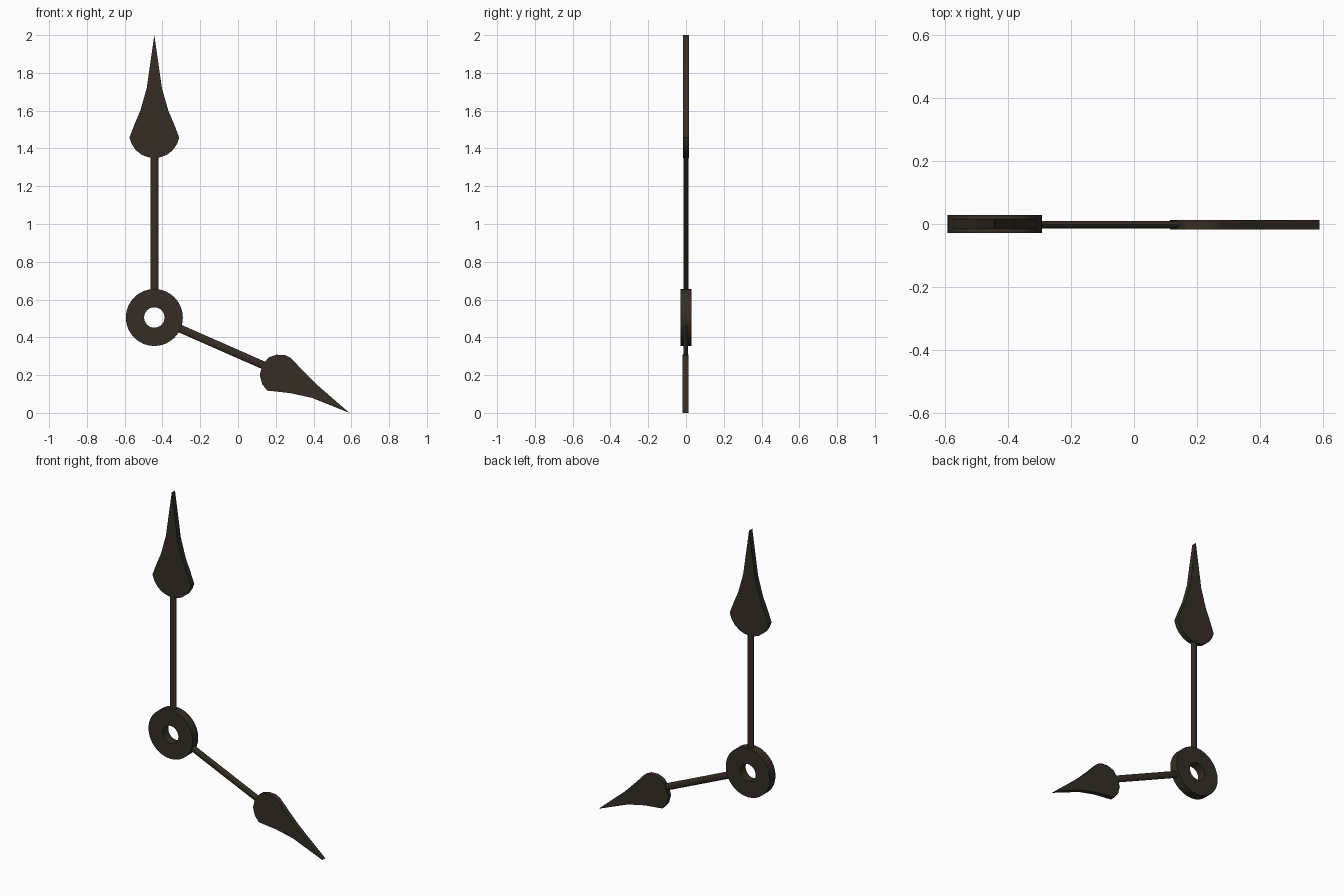
import bpy, bmesh, math
from mathutils import Vector

if "Cube" in bpy.data.objects:
    bpy.data.objects.remove(bpy.data.objects["Cube"])

metal = bpy.data.materials.new("dark bronze")
metal.diffuse_color = (0.036, 0.027, 0.017, 1)
metal.use_nodes = True
metal.node_tree.nodes["Principled BSDF"].inputs["Base Color"].default_value = metal.diffuse_color
HUB = Vector((-0.443, 0, 0.505))


def finish(name, bm):
    bmesh.ops.recalc_face_normals(bm, faces=bm.faces)
    me = bpy.data.meshes.new(name)
    bm.to_mesh(me)
    bm.free()
    me.materials.append(metal)
    ob = bpy.data.objects.new(name, me)
    bpy.context.collection.objects.link(ob)
    bpy.ops.object.select_all(action='DESELECT')
    ob.select_set(True)
    bpy.context.view_layer.objects.active = ob
    bpy.ops.object.shade_smooth_by_angle(angle=math.radians(30))
    return ob


def plate(name, outline, y0, y1):
    """Flat outline in x,z extruded along y."""
    bm = bmesh.new()
    front = [bm.verts.new((x, y0, z)) for x, z in outline]
    back = [bm.verts.new((x, y1, z)) for x, z in outline]
    bm.faces.new(front)
    bm.faces.new(back[::-1])
    n = len(outline)
    for i in range(n):
        j = (i + 1) % n
        bm.faces.new((front[i], front[j], back[j], back[i]))
    return finish(name, bm)


def rod(name, start, end, half_w, half_t, y, n=16):
    """Flattened round rod between two x,z points."""
    bm = bmesh.new()
    a, b = Vector((start[0], y, start[1])), Vector((end[0], y, end[1]))
    d = (b - a).normalized()
    side = Vector((d.z, 0, -d.x))
    rings = []
    for p in (a, b):
        rings.append([bm.verts.new(p + side * half_w * math.cos(t) + Vector((0, half_t * math.sin(t), 0)))
                      for t in (2 * math.pi * i / n for i in range(n))])
    for i in range(n):
        j = (i + 1) % n
        bm.faces.new((rings[0][i], rings[0][j], rings[1][j], rings[1][i]))
    bm.faces.new(rings[0])
    bm.faces.new(rings[1][::-1])
    return finish(name, bm)


# hub ring: square section revolved around the y axis
bm = bmesh.new()
section = [(0.054, -0.028), (0.151, -0.028), (0.151, 0.028), (0.054, 0.028)]
N = 32
rings = [[bm.verts.new(HUB + Vector((r * math.cos(a), y, r * math.sin(a)))) for r, y in section]
         for a in (2 * math.pi * i / N for i in range(N))]
for i in range(N):
    p, q = rings[i], rings[(i + 1) % N]
    for k in range(4):
        m = (k + 1) % 4
        bm.faces.new((p[k], p[m], q[m], q[k]))
finish("hub_ring", bm)

# minute hand: rod and mirrored spade head
rod("minute_rod", (HUB.x, 0.60), (HUB.x, 1.40), 0.021, 0.012, 0)
half = [(0.035, 1.354), (0.068, 1.367), (0.098, 1.391), (0.120, 1.423), (0.132, 1.457),
        (0.104, 1.53), (0.074, 1.60), (0.040, 1.72), (0.020, 1.86)]
outline = [(HUB.x, 1.35)] + [(HUB.x + w, z) for w, z in half] + [(HUB.x, 2.0)] \
    + [(HUB.x - w, z) for w, z in reversed(half)]
plate("minute_head", outline, -0.016, 0.016)

# hour hand: rod and slightly skewed spade head
rod("hour_rod", (-0.345, 0.463), (0.18, 0.232), 0.021, 0.012, -0.002)
plate("hour_head", [(0.28, 0.291), (0.335, 0.232), (0.41, 0.156), (0.59, 0.0), (0.39, 0.08),
                    (0.275, 0.105), (0.155, 0.118), (0.128, 0.152), (0.115, 0.20), (0.129, 0.253),
                    (0.162, 0.294), (0.203, 0.308), (0.25, 0.306)], -0.018, 0.012)
